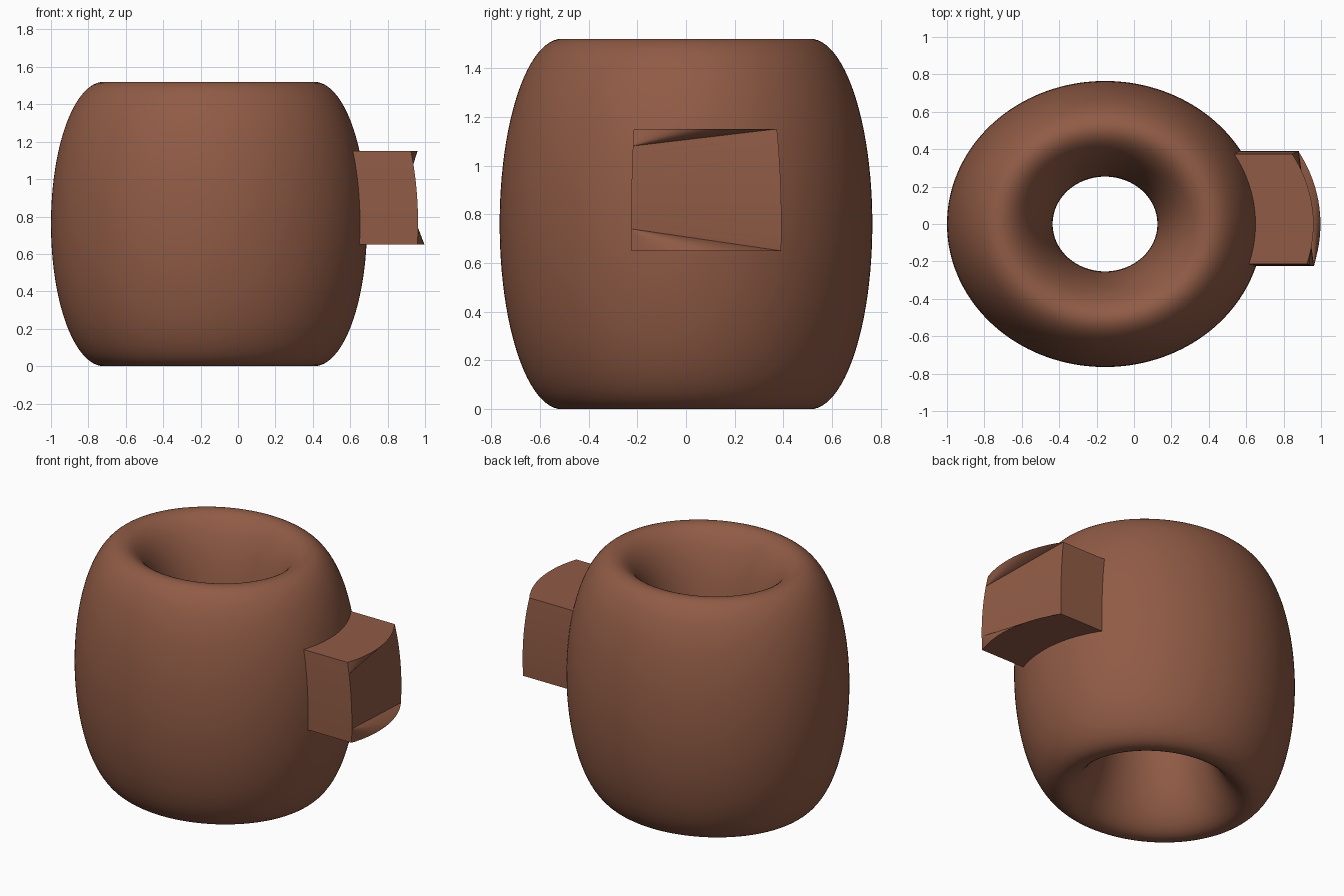
import bpy, bmesh, math

if "Cube" in bpy.data.objects:
    bpy.data.objects.remove(bpy.data.objects["Cube"])

clay = bpy.data.materials.new("brown_clay")
clay.diffuse_color = (0.28, 0.105, 0.06, 1)
clay.use_nodes = True
clay.node_tree.nodes["Principled BSDF"].inputs["Base Color"].default_value = clay.diffuse_color

CX, RING, TUBE, HALF, YS = -0.155, 0.5625, 0.2825, 0.76, 0.905


def make(name, bm):
    bmesh.ops.recalc_face_normals(bm, faces=bm.faces)
    me = bpy.data.meshes.new(name)
    bm.to_mesh(me)
    bm.free()
    me.materials.append(clay)
    ob = bpy.data.objects.new(name, me)
    bpy.context.collection.objects.link(ob)
    return ob


def torus_point(a, p):
    r = RING + TUBE * math.cos(p)
    return (CX + r * math.cos(a), YS * r * math.sin(a), HALF + HALF * math.sin(p))


# Body: tall stretched ring with an oval through-hole
bm = bmesh.new()
NA, NP = 160, 96
grid = [[bm.verts.new(torus_point(2 * math.pi * i / NA, 2 * math.pi * j / NP))
         for j in range(NP)] for i in range(NA)]
for i in range(NA):
    for j in range(NP):
        k, l = (i + 1) % NA, (j + 1) % NP
        bm.faces.new((grid[i][j], grid[k][j], grid[k][l], grid[i][l]))
for f in bm.faces:
    f.smooth = True
make("bead_body", bm)

# Lug: patch of the outer wall pushed out along x
A0, A1 = math.radians(-17.1), math.radians(30.8)
Z0, Z1, PUSH, N = 0.65, 1.15, 0.31, 16


def linspace(a, b):
    return [a + (b - a) * t / N for t in range(N + 1)]


def wall(a, z):
    return a, math.asin((z - HALF) / HALF)


front = [wall(A0, z) for z in [Z0] + linspace(0.74, 1.08) + [Z1]]
back = [wall(A1, z) for z in linspace(Z0, Z1)]
low = [wall(a, Z0) for a in linspace(A0, A1)][1:-1]
high = [wall(a, Z1) for a in linspace(A0, A1)][1:-1]

bm = bmesh.new()


def row(pts, dx):
    out = []
    for q in pts:
        x, y, z = torus_point(*q)
        out.append(bm.verts.new((x + dx, y, z)))
    return out


F, B, L, H = (row(p, PUSH) for p in (front, back, low, high))
fi, bi, li, hi = (row(p, -0.03) for p in (front, back, low, high))

# side walls of the lug
outer = F[:1] + L + B + H[::-1] + F[:0:-1]
inner = fi[:1] + li + bi + hi[::-1] + fi[:0:-1]
for i in range(len(outer)):
    k = (i + 1) % len(outer)
    bm.faces.new((outer[i], outer[k], inner[k], inner[i]))

# end cap: straight strips across, fans at the curved top and bottom edges
f = F[1:-1]
for i in range(N):
    bm.faces.new((f[i], B[i], B[i + 1]))
    bm.faces.new((f[i], B[i + 1], f[i + 1]))
for apex, arc in ((f[0], F[:1] + L + B[:1]), (f[-1], F[-1:] + H + B[-1:])):
    for p, q in zip(arc, arc[1:]):
        bm.faces.new((apex, p, q))
make("side_lug", bm)
